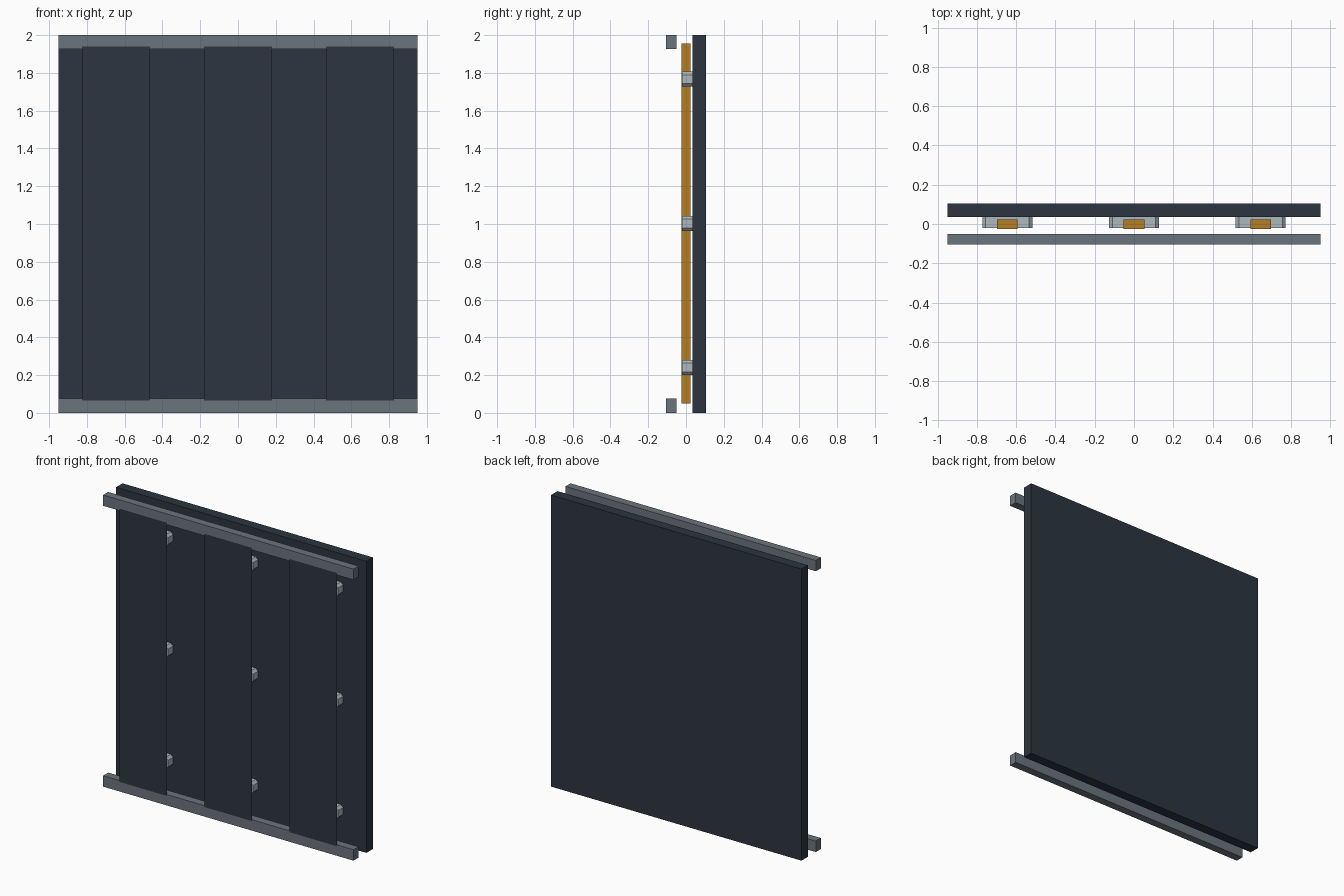
import bpy
import bmesh

cube = bpy.data.objects.get("Cube")
if cube:
    bpy.data.objects.remove(cube, do_unlink=True)


def material(name, rgb):
    mat = bpy.data.materials.new(name)
    mat.use_nodes = True
    color = (*rgb, 1.0)
    mat.diffuse_color = color
    mat.node_tree.nodes["Principled BSDF"].inputs["Base Color"].default_value = color
    return mat


slate = material("dark slate", (0.025, 0.036, 0.05))
steel = material("grey steel", (0.145, 0.178, 0.205))
silver = material("light silver", (0.42, 0.48, 0.515))
amber = material("amber", (0.46, 0.205, 0.017))


def add_prism(name, outline, y_front, y_back, mat):
    """Extrude an (x, z) outline along y; equal y values leave a flat sheet."""
    bm = bmesh.new()
    face = bm.faces.new([bm.verts.new((x, y_front, z)) for x, z in outline])
    if y_back > y_front:
        new = bmesh.ops.extrude_face_region(bm, geom=[face], use_keep_orig=True)["geom"]
        verts = [v for v in new if isinstance(v, bmesh.types.BMVert)]
        bmesh.ops.translate(bm, verts=verts, vec=(0, y_back - y_front, 0))
        bmesh.ops.recalc_face_normals(bm, faces=bm.faces)
    mesh = bpy.data.meshes.new(name)
    bm.to_mesh(mesh)
    bm.free()
    mesh.materials.append(mat)
    obj = bpy.data.objects.new(name, mesh)
    bpy.context.collection.objects.link(obj)
    return obj


def rect(x, width, z0, z1):
    a, b = x - width / 2, x + width / 2
    return [(a, z0), (b, z0), (b, z1), (a, z1)]


def chamfered(x, z, width, height, c):
    w, h = width / 2, height / 2
    corners = [(-w + c, -h), (w - c, -h), (w, -h + c), (w, h - c),
               (w - c, h), (-w + c, h), (-w, h - c), (-w, -h + c)]
    return [(x + dx, z + dz) for dx, dz in corners]


# Backing board and the two horizontal rails
WIDTH = 1.9
add_prism("back_board", rect(0, WIDTH, 0, 2), 0.035, 0.105, slate)
add_prism("bottom_rail", rect(0, WIDTH, 0, 0.075), -0.105, -0.05, steel)
add_prism("top_rail", rect(0, WIDTH, 1.926, 2), -0.105, -0.05, steel)

# Three bays: front sheet, upright strip and its brackets
for side, x in (("right", -0.645), ("middle", 0), ("left", 0.645)):
    add_prism(f"{side}_front_sheet", rect(x, 0.36, 0.066, 1.94), -0.106, -0.106, slate)
    add_prism(f"{side}_strip", rect(x, 0.105, 0.05, 1.956), -0.0245, 0.0235, amber)
    for level, z in (("lower", 0.24), ("centre", 1.003), ("upper", 1.767)):
        add_prism(f"{side}_{level}_bracket", chamfered(x, z, 0.255, 0.08, 0.017),
                  -0.02, 0.036, silver)
